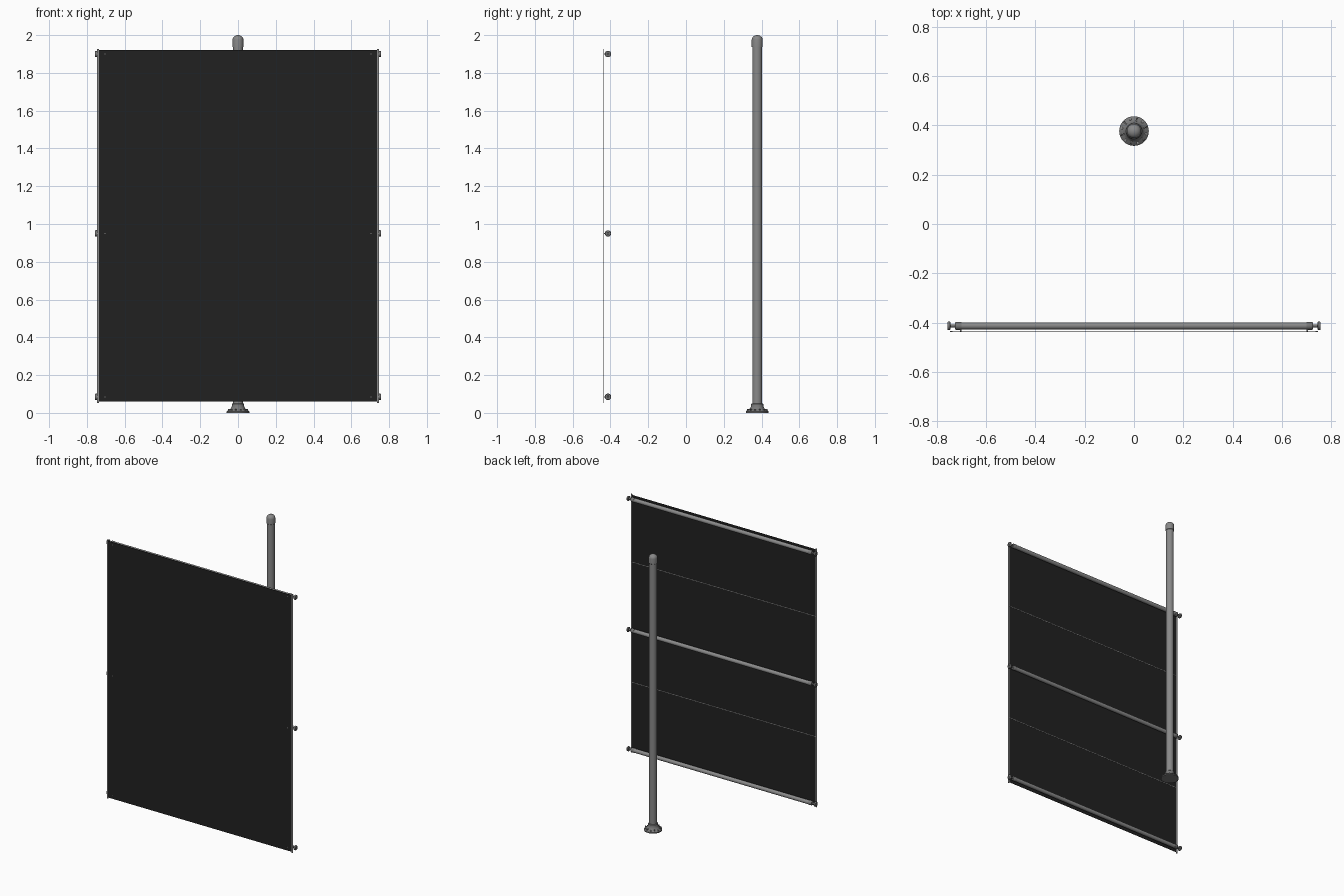
import bpy, bmesh, math
from mathutils import Matrix

if "Cube" in bpy.data.objects:
    bpy.data.objects.remove(bpy.data.objects["Cube"])


def material(name, v):
    m = bpy.data.materials.new(name)
    m.diffuse_color = (v, v, v, 1)
    m.use_nodes = True
    m.node_tree.nodes["Principled BSDF"].inputs["Base Color"].default_value = m.diffuse_color
    return m


BLACK = material("black_fabric", 0.015)
STEEL = material("steel_grey", 0.25)
FITTING = material("fitting_grey", 0.19)


def finish(bm, name, mat, smooth=True):
    bmesh.ops.recalc_face_normals(bm, faces=bm.faces)
    me = bpy.data.meshes.new(name)
    bm.to_mesh(me)
    bm.free()
    me.materials.append(mat)
    ob = bpy.data.objects.new(name, me)
    bpy.context.collection.objects.link(ob)
    if smooth:
        bpy.ops.object.select_all(action='DESELECT')
        ob.select_set(True)
        bpy.context.view_layer.objects.active = ob
        bpy.ops.object.shade_smooth_by_angle(angle=math.radians(35))
    return ob


def lathe(name, profile, mat, loc, axis='Z', sign=1, seg=32):
    """Closed solid turned from (radius, height) points."""
    bm = bmesh.new()
    rings = [[bm.verts.new((r * math.cos(2 * math.pi * i / seg),
                            r * math.sin(2 * math.pi * i / seg), h))
              for i in range(seg)] for r, h in profile]
    for a, b in zip(rings, rings[1:]):
        for i in range(seg):
            j = (i + 1) % seg
            bm.faces.new((a[i], a[j], b[j], b[i]))
    bm.faces.new(rings[0])
    bm.faces.new(rings[-1])
    rot = Matrix.Rotation(sign * math.pi / 2, 4, 'Y') if axis == 'X' else Matrix()
    bm.transform(Matrix.Translation(loc) @ rot)
    return finish(bm, name, mat)


def box(name, size, loc, mat, rot=0.0, pivot=(0, 0, 0)):
    bm = bmesh.new()
    bmesh.ops.create_cube(bm, size=1)
    bm.transform(Matrix.Translation(pivot) @ Matrix.Rotation(rot, 4, 'Z')
                 @ Matrix.Translation(loc) @ Matrix.Diagonal((*size, 1)))
    return finish(bm, name, mat, False)


PY, BY, TY = 0.377, -0.4355, -0.413   # post, banner and tube depth

# Hanging banner with side edge strips
box("banner_panel", (1.474, 0.002, 1.86), (0, BY, 0.99), BLACK)
for s, side in ((-1, "left"), (1, "right")):
    box(side + "_edge_strip", (0.01, 0.004, 1.875), (s * 0.741, BY, 0.99), STEEL)

# Thin seams on the back of the banner
for z in (1.435, 0.563):
    box("back_seam", (1.474, 0.0015, 0.004), (0, BY + 0.0015, z), STEEL)

# Cross tubes with end collars and knobs
for z, label in ((1.9, "top"), (0.95, "middle"), (0.085, "bottom")):
    lathe(label + "_tube", [(0.0145, -0.71), (0.0145, 0.71)], STEEL, (0, TY, z), 'X', seg=24)
    for s in (-1, 1):
        lathe(label + "_tube_collar", [(0.016, 0.7), (0.016, 0.722), (0.014, 0.725)],
              FITTING, (0, TY, z), 'X', s, 24)
        lathe(label + "_knob", [(0.006, 0.72), (0.006, 0.745), (0.015, 0.745), (0.017, 0.747),
                                (0.017, 0.754), (0.015, 0.757), (0.006, 0.757), (0.005, 0.754)],
              FITTING, (0, TY, z), 'X', s, 24)
        # screw heads reaching through the banner
        box(label + "_screw", (0.005, 0.024, 0.005), (s * 0.703, BY + 0.0105, z), STEEL)

# Post
lathe("post", [(0.0262, 0.01), (0.0262, 1.96)], STEEL, (0, PY, 0))

# Domed cap on the post
dome = [(0.029 * math.cos(a), 1.975 + 0.025 * math.sin(a))
        for a in [math.radians(d) for d in (0, 15, 30, 45, 60, 75, 86)]]
lathe("post_cap", [(0.027, 1.936), (0.029, 1.938)] + dome, STEEL, (0, PY, 0))

# Flared floor flange with ribs and bolts
lathe("floor_flange", [(0.06, 0), (0.06, 0.007), (0.057, 0.011), (0.046, 0.015), (0.037, 0.025),
                       (0.033, 0.035), (0.032, 0.048), (0.028, 0.051)], FITTING, (0, PY, 0))
for k in range(6):
    a = k * math.pi / 3 + 0.3
    box("flange_rib", (0.022, 0.005, 0.014), (0.044, 0, 0.014), FITTING, a, (0, PY, 0))
    b = a + math.pi / 6
    lathe("flange_bolt", [(0.005, 0.008), (0.005, 0.017), (0.003, 0.018)], STEEL,
          (0.05 * math.cos(b), PY + 0.05 * math.sin(b), 0), seg=12)
